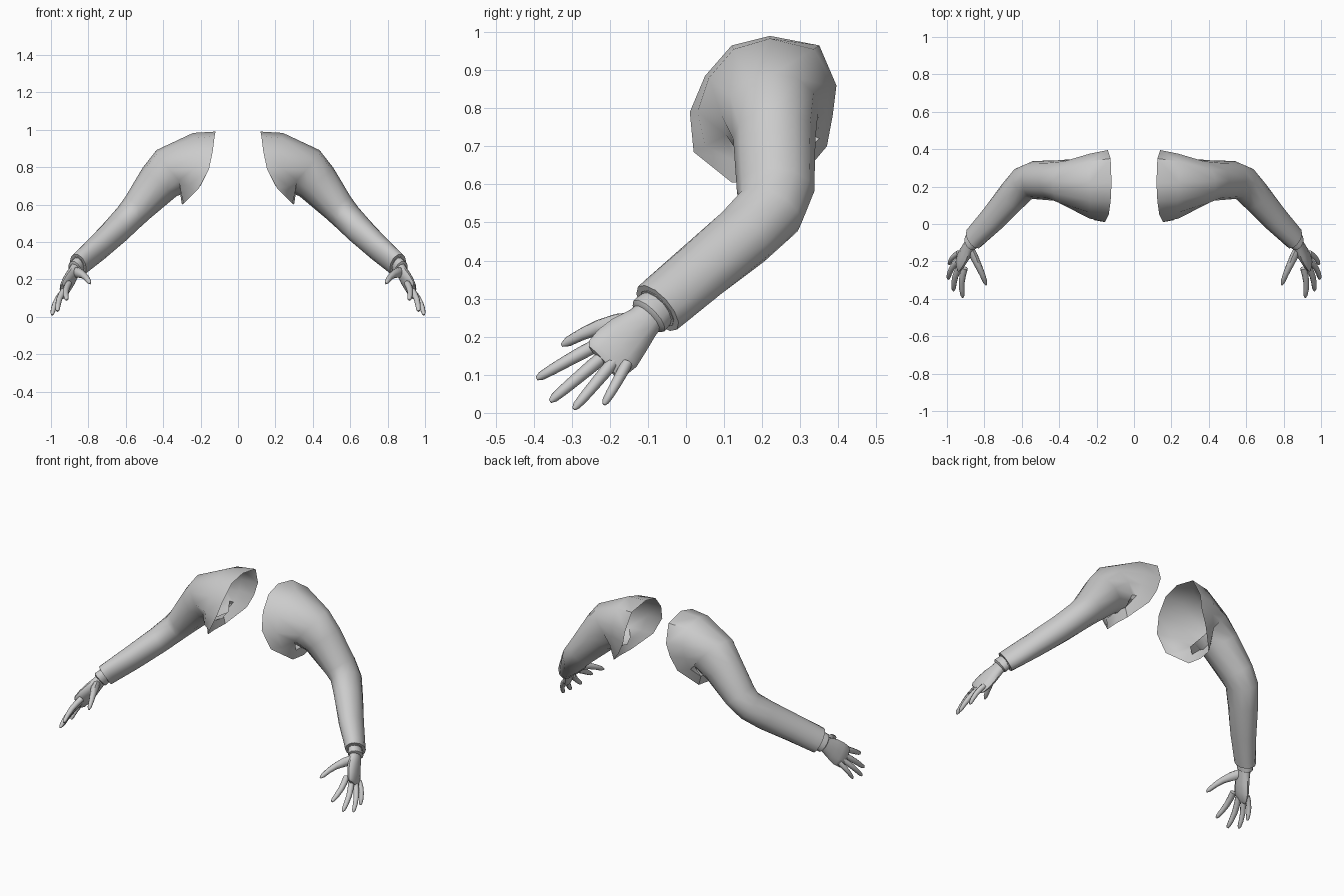
import bpy
import bmesh
import math
from mathutils import Vector

if "Cube" in bpy.data.objects:
    bpy.data.objects.remove(bpy.data.objects["Cube"])

grey = bpy.data.materials.new("light_grey")
grey.diffuse_color = (0.6, 0.6, 0.6, 1)
grey.use_nodes = True
grey.node_tree.nodes["Principled BSDF"].inputs["Base Color"].default_value = grey.diffuse_color


def sections(rows, sides, up=None):
    """Elliptical rings along a path; a row is (centre, up radius, side radius, up hint)."""
    rings = []
    for i, row in enumerate(rows):
        c, ru, rv = Vector(row[0]), row[1], row[2]
        a = Vector(rows[max(i - 1, 0)][0])
        b = Vector(rows[min(i + 1, len(rows) - 1)][0])
        axis = (b - a).normalized()
        u = Vector(row[3] if len(row) > 3 else up)
        u = (u - axis * u.dot(axis)).normalized()
        v = axis.cross(u)
        angles = [2 * math.pi * k / sides for k in range(sides)]
        rings.append([c + u * ru * math.cos(t) + v * rv * math.sin(t) for t in angles])
    return rings


def loft(name, rings, cap_start=False, cap_end=False):
    """Skin the rings and mirror the part to the other arm."""
    bm = bmesh.new()
    loops = [[bm.verts.new(p) for p in ring] for ring in rings]
    n = len(loops[0])
    for r0, r1 in zip(loops, loops[1:]):
        for j in range(n):
            k = (j + 1) % n
            bm.faces.new((r0[j], r0[k], r1[k], r1[j]))
    if cap_start:
        bm.faces.new(loops[0][::-1])
    if cap_end:
        bm.faces.new(loops[-1])
    mesh = bpy.data.meshes.new(name)
    bm.to_mesh(mesh)
    bm.free()
    mesh.materials.append(grey)
    obj = bpy.data.objects.new(name, mesh)
    bpy.context.collection.objects.link(obj)
    bpy.ops.object.select_all(action='DESELECT')
    obj.select_set(True)
    bpy.context.view_layer.objects.active = obj
    bpy.ops.object.shade_smooth_by_angle(angle=math.radians(50))
    obj.modifiers.new("Mirror", 'MIRROR').use_mirror_merge = False
    return obj


# Open armhole edge, from the top round the front, underarm and back
armhole = [(.12, .22, .99), (.125, .12, .965), (.135, .05, .885), (.155, .01, .79),
           (.21, .02, .685), (.29, .12, .605), (.30, .21, .60), (.29, .29, .605),
           (.20, .37, .70), (.16, .385, .78), (.14, .395, .86), (.125, .35, .965)]
# Shoulder section, just above the hanging underarm flap
shoulder = [(.24, .22, .983), (.235, .125, .955), (.23, .06, .88), (.24, .03, .79),
            (.265, .05, .70), (.305, .13, .662), (.31, .22, .667), (.305, .29, .662),
            (.275, .35, .72), (.25, .37, .79), (.24, .375, .86), (.24, .335, .955)]

# Sleeve from upper arm through elbow to the folded-in cuff
UP = (.7, 0, .7)
NARROW = (.805, .406, .406)
arm = sections([
    ((.42, .232, .72), .118, .108, (.4, 0, .9)),
    ((.535, .235, .585), .088, .102, UP),
    ((.585, .22, .53), .080, .094, UP),
    ((.65, .15, .462), .076, .088, (.72, .1, .62)),
    ((.75, .035, .368), .066, .082, (.76, .25, .52)),
    ((.835, -.054, .293), .056, .077, NARROW),
    ((.855, -.075, .275), .054, .076, NARROW),
    ((.857, -.077, .273), .042, .060, NARROW),
    ((.840, -.059, .289), .038, .054, NARROW),
], 12)
upper = sections([((.345, .22, .785), .140, .128, (.15, 0, .9)),
                  ((.42, .232, .72), .1, .1, (.4, 0, .9))], 12)[:1]
loft("sleeve", [[Vector(p) for p in armhole], [Vector(p) for p in shoulder]] + upper + arm)

# Wrist band peeking out of the sleeve
BACK = (.91, .28, .28)
loft("wrist_band", sections([
    ((.845, -.065, .285), .036, .052),
    ((.866, -.090, .262), .040, .057),
    ((.873, -.098, .254), .040, .057),
    ((.876, -.102, .250), .030, .045),
], 12, BACK), True, True)

# Palm
loft("palm", sections([
    ((.865, -.090, .262), .030, .043),
    ((.880, -.115, .235), .030, .048),
    ((.898, -.150, .203), .030, .062),
    ((.918, -.180, .170), .026, .070),
    ((.935, -.208, .143), .020, .066),
    ((.941, -.218, .134), .010, .055),
], 12, BACK), True, True)


def finger(name, base, tip, radius, bulge):
    """Tapered, slightly arched finger with a rounded tip."""
    base, tip, back = Vector(base), Vector(tip), Vector(BACK)
    rows = []
    for t, r in ((0, 1), (.25, 1), (.5, .92), (.75, .82), (.93, .65), (1, .3)):
        c = base.lerp(tip, t) + back * bulge * math.sin(math.pi * t)
        rows.append((c, radius * r, radius * r))
    loft(name, sections(rows, 8, BACK), True, True)


finger("index_finger", (.905, -.235, .178), (.915, -.392, .090), .0175, .012)
finger("middle_finger", (.925, -.215, .150), (.965, -.357, .030), .0175, .012)
finger("ring_finger", (.935, -.190, .135), (.994, -.295, .010), .0165, .012)
finger("little_finger", (.938, -.155, .130), (.988, -.216, .022), .015, .010)

# Thumb
loft("thumb", sections([
    ((.878, -.125, .240), .022, .028),
    ((.850, -.185, .235), .022, .026),
    ((.828, -.232, .224), .018, .020),
    ((.810, -.272, .207), .015, .016),
    ((.796, -.310, .187), .012, .013),
    ((.790, -.326, .178), .005, .005),
], 8, BACK), True, True)
